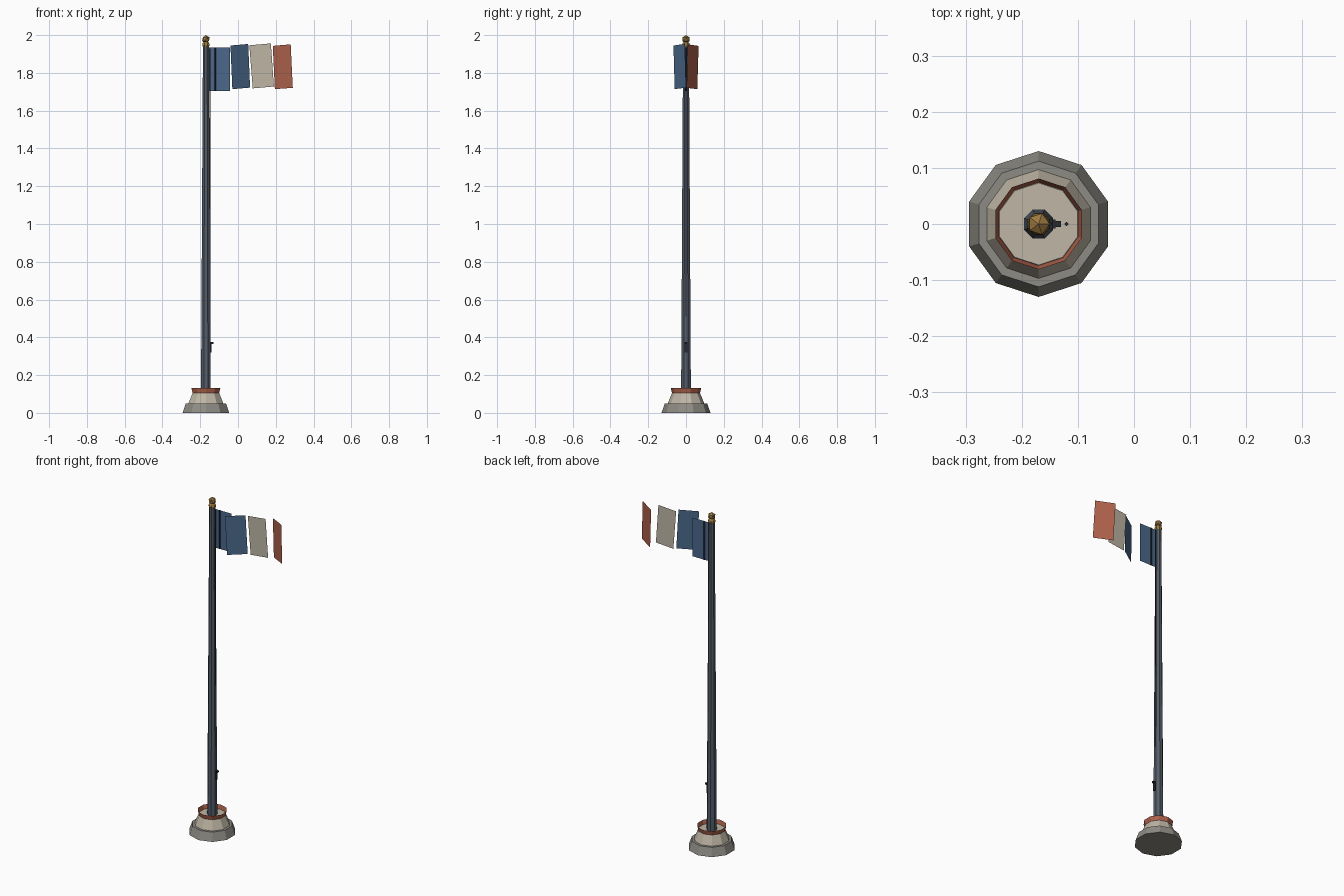
import bpy, bmesh, math
from mathutils import Matrix

if "Cube" in bpy.data.objects:
    bpy.data.objects.remove(bpy.data.objects["Cube"])

CX = -0.17  # pole axis


def mat(name, rgb):
    m = bpy.data.materials.new(name)
    m.diffuse_color = (*rgb, 1)
    m.use_nodes = True
    m.node_tree.nodes["Principled BSDF"].inputs["Base Color"].default_value = m.diffuse_color
    return m


STONE = mat("stone", (0.27, 0.26, 0.23))
CREAM = mat("cream", (0.52, 0.47, 0.38))
RED = mat("red", (0.42, 0.12, 0.07))
BLUE = mat("blue", (0.07, 0.14, 0.26))
STEEL = mat("steel", (0.09, 0.11, 0.14))
DARK = mat("dark", (0.02, 0.022, 0.03))
GOLD = mat("gold", (0.33, 0.19, 0.05))


def finish(bm, name, m):
    me = bpy.data.meshes.new(name)
    bm.to_mesh(me)
    bm.free()
    me.materials.append(m)
    ob = bpy.data.objects.new(name, me)
    bpy.context.collection.objects.link(ob)
    return ob


def lathe(name, profile, sides, m, caps=True, phase=90, cx=CX):
    """Faceted revolve of (radius, z) points around a vertical axis."""
    bm = bmesh.new()
    rings = []
    for r, z in profile:
        angles = [math.radians(phase + 360 * i / sides) for i in range(sides)]
        rings.append([bm.verts.new((cx + r * math.cos(a), r * math.sin(a), z)) for a in angles])
    for lo, hi in zip(rings, rings[1:]):
        for i in range(sides):
            j = (i + 1) % sides
            bm.faces.new((lo[i], lo[j], hi[j], hi[i]))
    if caps:
        bm.faces.new(rings[0][::-1])
        bm.faces.new(rings[-1])
    return finish(bm, name, m)


def box(name, x, y, z, m):
    bm = bmesh.new()
    c = [(a + b) / 2 for a, b in (x, y, z)]
    s = [b - a for a, b in (x, y, z)]
    bmesh.ops.create_cube(bm, size=1, matrix=Matrix.Translation(c) @ Matrix.Diagonal((*s, 1)))
    return finish(bm, name, m)


def panel(name, corners, y0, slope, m):
    """Flat cloth in a vertical plane; corners are (x, z)."""
    bm = bmesh.new()
    x0 = corners[0][0]
    bm.faces.new([bm.verts.new((x, y0 + slope * (x - x0), z)) for x, z in corners])
    return finish(bm, name, m)


# Stepped base with flared open collar
lathe("base_plinth", [(0.13, 0), (0.112, 0.05)], 10, STONE)
lathe("base_step", [(0.097, 0.05), (0.073, 0.108)], 10, CREAM)
lathe("base_collar", [(0.074, 0.106), (0.081, 0.132)], 10, RED, caps=False)

# Tapered pole
lathe("pole", [(0.028, 0.10), (0.017, 1.94)], 8, STEEL, phase=22.5)

# Finial: small collar and ball
lathe("finial_collar", [(0.016, 1.936), (0.021, 1.947), (0.019, 1.957), (0.011, 1.966)], 8, GOLD, phase=22.5)
bm = bmesh.new()
bmesh.ops.create_icosphere(bm, subdivisions=1, radius=0.022, matrix=Matrix.Translation((CX, 0, 1.978)))
finish(bm, "finial_ball", GOLD)

# Halyard and cleat
lathe("halyard", [(0.003, 0.36), (0.003, 1.93)], 6, DARK, cx=-0.149)
box("cleat_plate", (-0.155, -0.14), (-0.008, 0.008), (0.32, 0.375), DARK)
box("cleat_horn", (-0.15, -0.13), (-0.005, 0.005), (0.365, 0.375), DARK)

# Flag: separate cloth panels in wavy staggered planes
panel("flag_hoist", [(-0.155, 1.703), (-0.043, 1.703), (-0.043, 1.934), (-0.155, 1.934)], 0, 0, BLUE)
panel("flag_blue", [(-0.03, 1.714), (0.064, 1.722), (0.054, 1.953), (-0.04, 1.945)], -0.06, 0.64, BLUE)
panel("flag_cream", [(0.078, 1.718), (0.19, 1.728), (0.174, 1.956), (0.06, 1.946)], 0.008, 0.04, CREAM)
panel("flag_red", [(0.195, 1.714), (0.29, 1.721), (0.279, 1.951), (0.184, 1.943)], 0.06, -0.6, RED)
lathe("flag_rope", [(0.004, 1.703), (0.004, 1.934)], 4, DARK, cx=-0.12)
